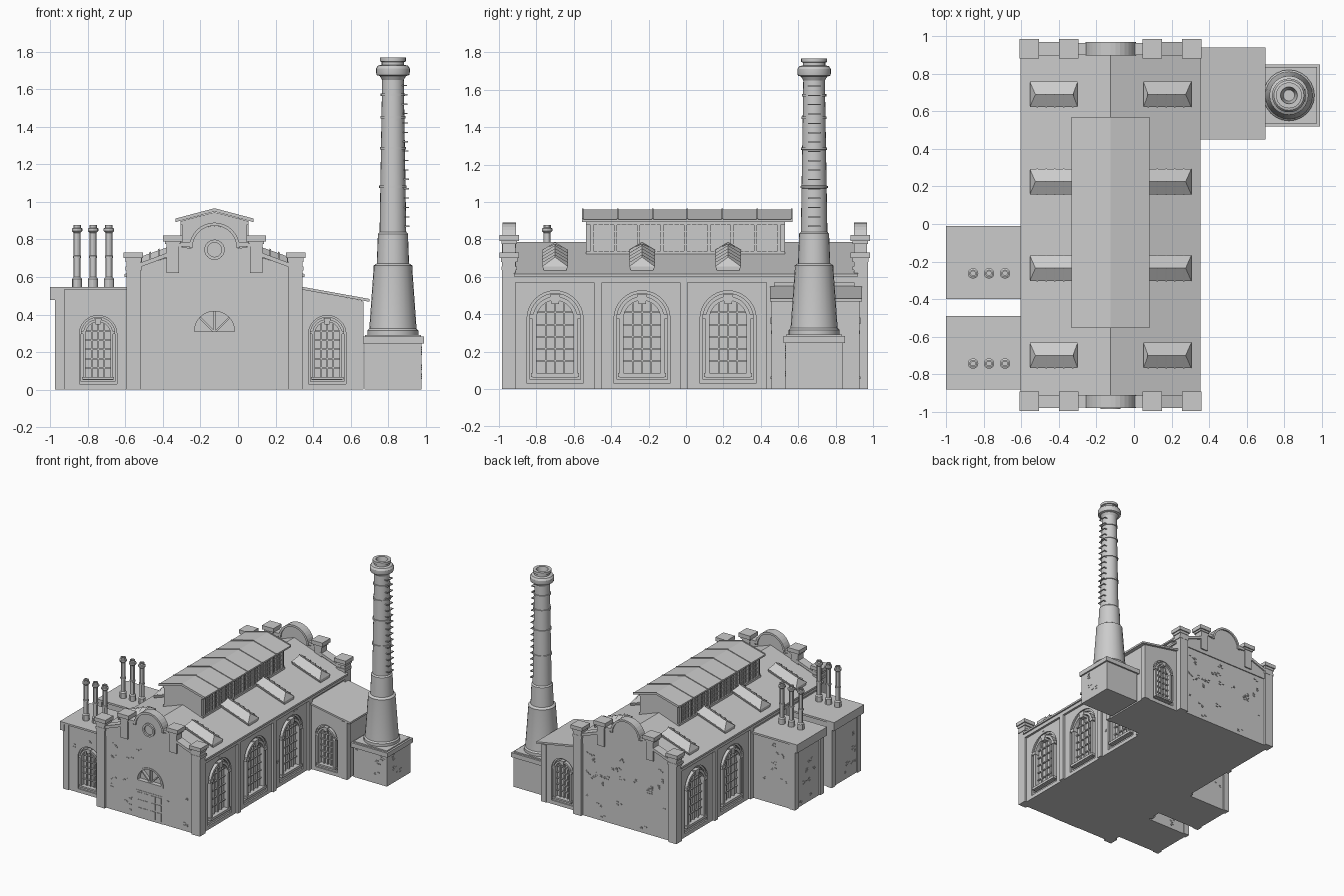
import bpy, bmesh, math, random
from mathutils import Matrix, Vector

if "Cube" in bpy.data.objects:
    bpy.data.objects.remove(bpy.data.objects["Cube"])

random.seed(4)
XC = -0.125                      # centre line of the hall
FRONT, RIGHT, BACK, LEFT = 0, 90, 180, -90


# ---------- helpers: local frame is u across, v up, w out of the wall ----------
def wall(x, y, deg=0):
    return (Matrix.Translation((x, y, 0)) @ Matrix.Rotation(math.radians(deg), 4, 'Z')
            @ Matrix.Rotation(math.pi / 2, 4, 'X'))

I = Matrix.Identity(4)
HALL = wall(XC, 0)               # profiles along y: w = -y


def prism(bm, pts, w0, w1, M=HALL):
    a = [bm.verts.new(M @ Vector((u, v, w0))) for u, v in pts]
    b = [bm.verts.new(M @ Vector((u, v, w1))) for u, v in pts]
    bm.faces.new(a)
    bm.faces.new(b[::-1])
    for i in range(len(a)):
        j = (i + 1) % len(a)
        bm.faces.new((a[i], b[i], b[j], a[j]))


def ring(bm, outer, inner, w0, w1, M):
    L = [[bm.verts.new(M @ Vector((u, v, w))) for u, v in p]
         for p, w in ((outer, w0), (outer, w1), (inner, w1), (inner, w0))]
    n = len(outer)
    for k in range(4):
        A, B = L[k], L[(k + 1) % 4]
        for i in range(n):
            j = (i + 1) % n
            bm.faces.new((A[i], A[j], B[j], B[i]))


def box(bm, x0, x1, y0, y1, z0, z1, M=I):
    prism(bm, [(x0, y0), (x1, y0), (x1, y1), (x0, y1)], z0, z1, M)


def lathe(bm, prof, x, y, n):
    rows = [[bm.verts.new((x + r * math.cos(t), y + r * math.sin(t), z))
             for t in [2 * math.pi * i / n for i in range(n)]] for r, z in prof]
    for A, B in zip(rows, rows[1:]):
        for i in range(n):
            j = (i + 1) % n
            bm.faces.new((A[i], A[j], B[j], B[i]))
    bm.faces.new(rows[0][::-1])
    bm.faces.new(rows[-1])


def arch(w, z0, s, n=16):
    r = w / 2
    return [(-r, z0)] + [(-r * math.cos(math.pi * i / n), s + r * math.sin(math.pi * i / n))
                         for i in range(n + 1)] + [(r, z0)]


def finish(bm, name, smooth=False):
    bmesh.ops.recalc_face_normals(bm, faces=bm.faces)
    me = bpy.data.meshes.new(name)
    bm.to_mesh(me)
    bm.free()
    ob = bpy.data.objects.new(name, me)
    bpy.context.collection.objects.link(ob)
    if smooth:
        bpy.context.view_layer.objects.active = ob
        ob.select_set(True)
        bpy.ops.object.shade_smooth_by_angle(angle=math.radians(30))
        ob.select_set(False)
    return ob


win, cut = bmesh.new(), {k: bmesh.new() for k in ("hall", "right", "left0", "left1")}


def window(M, W, z0, top, key, rows):
    s, k, d = top - W / 2, W / 0.3, -0.03
    prism(cut[key], arch(W, z0, s), d, 0.03, M)
    ring(win, arch(W, z0, s), arch(W * .9, z0 + .02 * k, s), d, -.012, M)
    g0, r = z0 + .055 * k, W * .33
    ring(win, arch(W * .8, z0 + .03 * k, s), arch(2 * r, g0, s), d, .004, M)
    box(win, -W * .43, W * .43, z0 + .035 * k, g0, d, .012, M)            # sill
    prism(win, [(-.02 * k, s + r - .02 * k), (.02 * k, s + r - .02 * k),
                (.028 * k, s + W * .43), (-.028 * k, s + W * .43)], d, .012, M)   # keystone
    for e in (-1, 1):
        c = e * W * .385
        box(win, c - .02 * k, c + .02 * k, s, s + .025 * k, d, .01, M)    # springer blocks
    for i in range(1, 4):                                                # glazing bars
        u = -r + i * r / 2
        box(win, u - .004, u + .004, g0, s + math.sqrt(r * r - u * u), d, -.016, M)
    for i in range(1, rows):
        z = g0 + i * (s + r - g0) / rows
        h = r if z < s else math.sqrt(r * r - (z - s) ** 2)
        box(win, -h, h, z - .004, z + .004, d, -.018, M)


def walls(name, bm, key):
    ob = finish(bm, name)
    c = finish(cut[key], name + "_cutter")
    c.hide_render = True
    c.hide_set(True)
    m = ob.modifiers.new("recesses", 'BOOLEAN')
    m.operation, m.object, m.solver = 'DIFFERENCE', c, 'EXACT'


# ---------- windows ----------
BAYS = [-.70, -.235, .225, .69]
for y in BAYS[:3]:
    window(wall(XC + .45, y, RIGHT), .30, .03, .525, "hall", 6)
for y in BAYS[2:]:
    window(wall(XC - .45, y, LEFT), .30, .03, .525, "hall", 6)
ANNEX = [(-.88, -.49), (-.40, -.01)]
for i, (y0, y1) in enumerate(ANNEX):
    window(wall(-.745, y0 + .015, FRONT), .2, .03, .395, "left%d" % i, 6)
window(wall(.475, .465, FRONT), .2, .03, .395, "right", 6)
window(wall(.475, .92, BACK), .2, .03, .395, "right", 6)

# fan light and double door in the front wall
F = wall(XC, -.965)
fan = lambda r: arch(2 * r, .295 + (.125 - r) * .8, .305 + (.125 - r) * .3)
prism(cut["hall"], fan(.125), -.03, .03, F)
ring(win, fan(.125), fan(.107), -.03, .006, F)
for a in (45, 90, 135):
    R = F @ Matrix.Translation((0, .305, 0)) @ Matrix.Rotation(math.radians(a), 4, 'Z')
    box(win, 0, .11, -.005, .005, -.03, -.005, R)
finish(win, "arched_windows")
door = bmesh.new()
for e in (-1, 1):
    c = e * .06
    box(door, c - .058, c + .058, .0, .225, -.01, .003, F)
    for z0, z1 in ((.02, .085), (.10, .15), (.16, .21)):
        for q in (-.027, .027):
            box(door, c + q - .021, c + q + .021, z0, z1, 0, .007, F)
finish(door, "double_door")

# ---------- hall ----------
bm = bmesh.new()
box(bm, XC - .45, XC + .45, -.965, .95, 0, .6)
walls("hall_walls", bm, "hall")

bm = bmesh.new()
for e in (-1, 1):
    a, b = sorted((XC + e * .44, XC + e * .468))
    box(bm, a, b, -.95, .935, .57, .606)                    # lintel band
    for y in (-.47, -.012, .452):
        box(bm, a, b, y - .021, y + .021, 0, .58)           # bay pilasters
finish(bm, "side_pilasters")

bm = bmesh.new()
prism(bm, [(-.48, .6), (.48, .6), (.48, .615), (0, .785), (-.48, .615)], .92, -.92)
finish(bm, "main_roof")
roof_z = lambda d: .785 - .354 * d

# end gables with stepped, arched parapets and capped piers
for name, yc, deg in (("front", -.945, FRONT), ("back", .932, BACK)):
    bm, G = bmesh.new(), wall(XC, yc, deg)
    top = [(.125 * math.cos(math.pi * i / 16), .752 + .12 * math.sin(math.pi * i / 16)) for i in range(17)]
    prism(bm, [(-.43, .59), (.43, .59), (.43, .645), (.2, .72), (.2, .765)] + top
          + [(-.2, .765), (-.2, .72), (-.43, .645)], -.025, .026, G)
    band = [(.118 * math.cos(math.pi * i / 16), .755 + .118 * math.sin(math.pi * i / 16)) for i in range(17)]
    prism(bm, [(u * 1.14, .755 + (v - .755) * 1.14) for u, v in band] + band[::-1], -.035, .036, G)
    for e in (-1, 1):
        box(bm, *sorted((e * .12, e * .2)), .762, .785, -.032, .033, G)
        prism(bm, [(e * .43, .64), (e * .24, .71), (e * .24, .733), (e * .43, .663)], -.035, .036, G)
        box(bm, *sorted((e * .395, e * .468)), 0, .70, -.034, .04, G)      # corner pier
        for h, z0, z1 in ((.042, .635, .655), (.043, .68, .70), (.052, .70, .73)):
            box(bm, e * .432 - h, e * .432 + h, z0, z1, -h, h, G)
        box(bm, e * .222 - .033, e * .222 + .033, .62, .79, -.034, .036, G)  # middle pier
        for h, z0, z1 in ((.042, .775, .79), (.052, .79, .822)):
            box(bm, e * .222 - h, e * .222 + h, z0, z1, -h, h, G)
    if name == "front":                                                     # round window
        circ = lambda r: [(r * math.cos(i * math.pi / 12), .745 + r * math.sin(i * math.pi / 12)) for i in range(24)]
        ring(bm, circ(.054), circ(.038), .02, .04, G)
    finish(bm, name + "_gable")

# ---------- roof monitor ----------
Y0, Y1 = -.555, .57
bm = bmesh.new()
prism(bm, [(-.17, .70), (.17, .70), (.17, .90), (0, .945), (-.17, .90)], .535, -.53)
pane = 1.0 / 8
for deg in (RIGHT, LEFT):
    S = wall(XC + (.17 if deg == RIGHT else -.17), -.003, deg)
    box(bm, -.532, .532, .72, .738, 0, .012, S)
    box(bm, -.532, .532, .876, .898, 0, .012, S)
    for i in range(9):
        u = -.5 + i * pane
        box(bm, u - .008, u + .008, .72, .89, 0, .012, S)
    for i in range(8):
        for j in range(1, 4):
            u = -.5 + (i + j / 4) * pane
            box(bm, u - .003, u + .003, .735, .88, 0, .006, S)
    for j in range(1, 4):
        z = .738 + j * .0345
        box(bm, -.5, .5, z - .003, z + .003, 0, .005, S)
finish(bm, "monitor_walls")
bm = bmesh.new()
slab = [(-.208, .892), (0, .948), (.208, .892), (.208, .905), (0, .96), (-.208, .905)]
prism(bm, slab, -Y0, -Y1)
for i in range(7):
    y = Y0 + .004 + i * (Y1 - Y0 - .008) / 6
    prism(bm, [(u, v + .006) for u, v in slab], -y - .004, -y + .004)
finish(bm, "monitor_roof")

# ---------- glazed skylights on both slopes ----------
bm = bmesh.new()
for y in BAYS:
    for e in (-1, 1):
        P = lambda d, dy, h: Vector((XC + e * d, y + dy, roof_z(d) + h))
        quad = [P(.43, -.055, -.01), P(.43, .055, -.01), P(.175, .06, -.01), P(.175, -.06, -.01)]
        rim = [P(.43, -.068, .022), P(.43, .068, .022), P(.175, .068, .022), P(.175, -.068, .022)]
        A, B = [[bm.verts.new(p) for p in q] for q in (quad, rim)]
        r0, r1 = bm.verts.new(P(.40, 0, .062)), bm.verts.new(P(.20, 0, .062))
        for i in range(4):
            bm.faces.new((A[i], A[(i + 1) % 4], B[(i + 1) % 4], B[i]))
        bm.faces.new(A[::-1])
        for f in ((B[0], B[1], r0), (B[1], B[2], r1, r0), (B[2], B[3], r1), (B[3], B[0], r0, r1)):
            bm.faces.new(f)
        for k in range(5):                                   # rafters over the glass
            d = .39 - k * .047
            q = [[bm.verts.new(P(d + a, b * .07, h)) for b, h in ((-1, .02), (0, .062), (1, .02), (1, .028), (0, .07), (-1, .028))]
                 for a in (-.004, .004)]
            for i in range(6):
                bm.faces.new((q[0][i], q[0][(i + 1) % 6], q[1][(i + 1) % 6], q[1][i]))
finish(bm, "skylights")

# ---------- left annexes with vent pipes ----------
for i, (y0, y1) in enumerate(ANNEX):
    bm = bmesh.new()
    box(bm, -.965, -.56, y0 + .015, y1 - .015, 0, .535)
    walls("left_annex_walls_%d" % i, bm, "left%d" % i)
    bm = bmesh.new()
    box(bm, -1, -.56, y0, y1, .532, .547)
    box(bm, -1, -.96, y0, y1, .478, .54)
    for y in (y0 + .03, y1 - .03):
        box(bm, -.975, -.925, y - .023, y + .023, 0, .535)
    finish(bm, "left_annex_roof_%d" % i)
    bm = bmesh.new()
    for x in (-.857, -.772, -.687):
        lathe(bm, [(.026, .54), (.026, .59), (.018, .6), (.018, .70), (.022, .702), (.022, .712), (.018, .714),
                   (.018, .835), (.028, .845), (.028, .858), (.02, .862), (.02, .877), (.012, .877), (.012, .84)],
              x, y0 + .137, 12)
    finish(bm, "vent_pipes_%d" % i, True)

# ---------- right annex ----------
bm = bmesh.new()
prism(bm, [(.3, 0), (.66, 0), (.66, .475), (.3, .54)], -.465, -.92, I @ wall(0, 0))
walls("right_annex_walls", bm, "right")
bm = bmesh.new()
prism(bm, [(.3, .54), (.7, .468), (.7, .483), (.3, .555)], -.45, -.94, wall(0, 0))
for y in (.48, .905):
    box(bm, .62, .668, y - .022, y + .022, 0, .47)
finish(bm, "right_annex_roof")

# ---------- chimney ----------
CX, CY = .825, .685
bm = bmesh.new()
for h, z0, z1 in ((.152, 0, .25), (.165, .245, .282), (.15, .28, .292)):
    box(bm, CX - h, CX + h, CY - h, CY + h, z0, z1)
finish(bm, "chimney_base")
prof = [(.136, .29), (.136, .315), (.126, .325), (.103, .645), (.104, .66), (.086, .672), (.08, .83), (.071, .84)]
rad = lambda z: .071 - (z - .84) * .0165
for z in (1.08, 1.285, 1.45, 1.57):
    r = rad(z)
    prof += [(r, z - .007), (r + .006, z - .006), (r + .006, z + .006), (r, z + .007)]
prof += [(.058, 1.65), (.07, 1.67), (.087, 1.675), (.09, 1.69), (.09, 1.71), (.08, 1.725), (.06, 1.73),
         (.06, 1.745), (.069, 1.748), (.069, 1.768), (.045, 1.768), (.03, 1.68)]
bm = bmesh.new()
lathe(bm, prof, CX, CY, 24)
finish(bm, "chimney_stack", True)
bm = bmesh.new()
for i in range(16):
    z = .87 + i * .05
    x = CX + rad(z)
    box(bm, x + .012, x + .018, CY - .03, CY + .03, z - .003, z + .003)
    for e in (-.03, .03):
        box(bm, x - .02, x + .018, CY + e - .003, CY + e + .003, z - .003, z + .003)
finish(bm, "ladder_rungs")

# ---------- scattered raised bricks ----------
bm = bmesh.new()
patches = [(wall(XC, -.965), .37, .57, 22, .15, .44), (wall(XC, .95, BACK), .37, .57, 26, 0, 0),
           (wall(.475, .465), .12, .42, 6, .11, .41), (wall(.475, .92, BACK), .12, .42, 6, .11, .41),
           (wall(CX, CY - .152), .13, .23, 4, 0, 0), (wall(CX + .152, CY, RIGHT), .13, .23, 4, 0, 0)]
patches += [(wall(XC + .45, y, RIGHT), .18, .55, 8, .155, .53) for y in BAYS[:3]]
patches += [(wall(XC - .45, y, LEFT), .18, .55, 8, .155, .53) for y in BAYS[2:]]
for y0, y1 in ANNEX:
    patches += [(wall(-.745, y0 + .015), .16, .5, 8, .11, .41), (wall(-.765, y1 - .015, BACK), .14, .5, 7, 0, 0),
                (wall(-.965, (y0 + y1) / 2, LEFT), .13, .45, 7, 0, 0)]
for M, hw, zt, n, aw, az in patches:
    for _ in range(n):
        u, v = random.uniform(-hw, hw), random.uniform(.03, zt)
        for k in range(random.randint(2, 4)):
            a, b = u + random.choice((-.02, -.01, .01, .02)), v + (k % 3) * .011
            if (abs(a) < aw + .012 and b < az) or abs(a) > hw or b > zt:
                continue
            box(bm, a - .009, a + .009, b - .004, b + .004, -.003, .004, M)
finish(bm, "raised_bricks")
